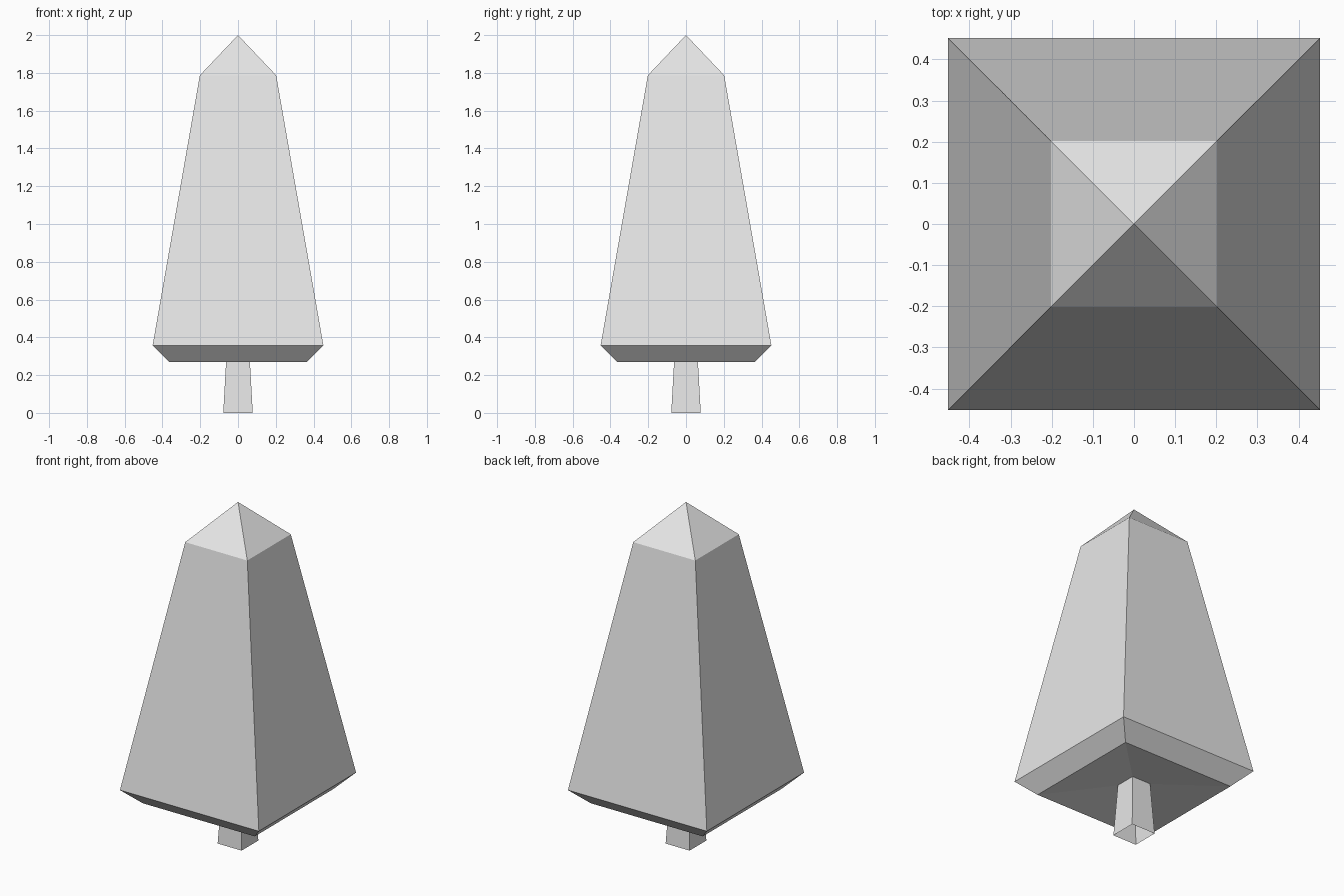
import bpy, bmesh

cube = bpy.data.objects.get("Cube")
if cube:
    bpy.data.objects.remove(cube, do_unlink=True)

grey = bpy.data.materials.new("light grey")
grey.use_nodes = True
colour = (0.8, 0.8, 0.8, 1)
grey.diffuse_color = colour
grey.node_tree.nodes["Principled BSDF"].inputs["Base Color"].default_value = colour


def square_loft(name, profile):
    """Join square rings of (half width, height); zero width makes a point."""
    bm = bmesh.new()
    rings = []
    for half, z in profile:
        if half == 0:
            rings.append([bm.verts.new((0, 0, z))] * 4)
        else:
            corners = ((-1, -1), (1, -1), (1, 1), (-1, 1))
            rings.append([bm.verts.new((x * half, y * half, z)) for x, y in corners])
    for low, high in zip(rings, rings[1:]):
        for i in range(4):
            j = (i + 1) % 4
            corners = [low[i], low[j], high[j], high[i]]
            bm.faces.new(list(dict.fromkeys(corners)))
    mesh = bpy.data.meshes.new(name)
    bm.to_mesh(mesh)
    bm.free()
    mesh.materials.append(grey)
    obj = bpy.data.objects.new(name, mesh)
    bpy.context.collection.objects.link(obj)
    return obj


# Trunk: tapered square tube, open at the foot
square_loft("trunk", [(0.078, 0), (0.061, 0.307)])

# Foliage: recessed underside, bevelled skirt, tall taper and pointed cap
square_loft("foliage", [(0.061, 0.307), (0.365, 0.27), (0.452, 0.357),
                        (0.202, 1.787), (0, 2)])
